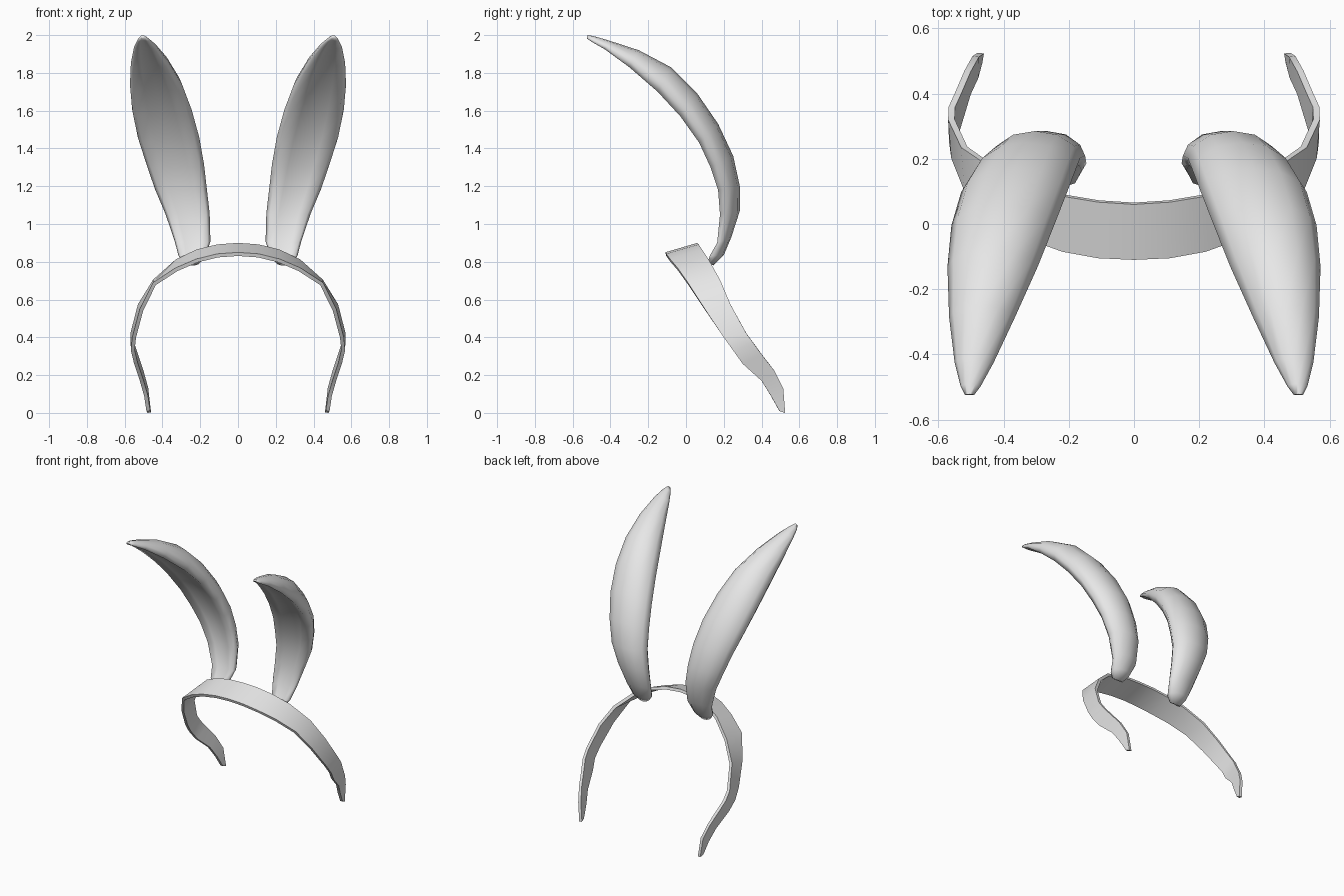
import bpy
import math

grey = bpy.data.materials.new("plain grey")
grey.diffuse_color = (0.8, 0.8, 0.8, 1)


def make_object(name, verts, faces, angle):
    mesh = bpy.data.meshes.new(name)
    mesh.from_pydata(verts, [], faces)
    mesh.materials.append(grey)
    obj = bpy.data.objects.new(name, mesh)
    bpy.context.collection.objects.link(obj)
    bpy.ops.object.select_all(action='DESELECT')
    obj.select_set(True)
    bpy.context.view_layer.objects.active = obj
    bpy.ops.object.shade_smooth_by_angle(angle=math.radians(angle))
    return obj


# Headband: front edge (x, y, z) and back edge (x, y, z) from crown to tip
band = [
    ((0.00, -0.11, 0.85), (0.00, 0.06, 0.90)),
    ((0.11, -0.105, 0.842), (0.11, 0.067, 0.892)),
    ((0.22, -0.085, 0.815), (0.22, 0.085, 0.865)),
    ((0.33, -0.045, 0.768), (0.33, 0.12, 0.812)),
    ((0.45, 0.01, 0.69), (0.45, 0.18, 0.705)),
    ((0.52, 0.10, 0.55), (0.53, 0.235, 0.575)),
    ((0.56, 0.20, 0.40), (0.57, 0.32, 0.42)),
    ((0.567, 0.25, 0.33), (0.568, 0.36, 0.365)),
    ((0.55, 0.30, 0.26), (0.55, 0.40, 0.31)),
    ((0.52, 0.40, 0.17), (0.52, 0.47, 0.22)),
    ((0.497, 0.45, 0.09), (0.495, 0.515, 0.13)),
    ((0.485, 0.495, 0.01), (0.48, 0.525, 0.0)),
]
mirrored = [tuple((-x, y, z) for x, y, z in pair) for pair in reversed(band[1:])]
stations = mirrored + band
verts = [p for pair in stations for p in pair]
faces = [(2 * i, 2 * i + 2, 2 * i + 3, 2 * i + 1) for i in range(len(stations) - 1)]
headband = make_object("headband", verts, faces, 30)
thick = headband.modifiers.new("thickness", 'SOLIDIFY')
thick.thickness = 0.02
thick.offset = -1
bpy.ops.object.modifier_apply(modifier=thick.name)
bpy.ops.object.shade_smooth_by_angle(angle=math.radians(30))

# Ear rings: inner x, outer x, front (y, z), back (y, z)
rings = [
    (0.205, 0.285, 0.115, 0.795, 0.145, 0.78),
    (0.170, 0.315, 0.125, 0.83, 0.20, 0.835),
    (0.146, 0.335, 0.165, 0.90, 0.24, 0.93),
    (0.150, 0.385, 0.18, 1.05, 0.285, 1.07),
    (0.165, 0.440, 0.17, 1.18, 0.285, 1.20),
    (0.180, 0.485, 0.13, 1.30, 0.25, 1.36),
    (0.205, 0.530, 0.07, 1.43, 0.17, 1.53),
    (0.245, 0.560, -0.03, 1.57, 0.06, 1.69),
    (0.295, 0.572, -0.15, 1.70, -0.08, 1.83),
    (0.365, 0.567, -0.30, 1.83, -0.25, 1.92),
    (0.430, 0.550, -0.43, 1.925, -0.41, 1.972),
    (0.470, 0.532, -0.50, 1.965, -0.49, 1.995),
    (0.490, 0.518, -0.525, 1.982, -0.522, 2.0),
]
# Cupped cross-section: across the ear, then front to back
section = [(-1, .28), (-.85, 0), (-.45, .10), (0, .15), (.45, .10), (.85, 0),
           (1, .28), (.87, .6), (.5, .9), (0, 1), (-.5, .9), (-.87, .6)]
n = len(section)


def make_ear(name, side):
    verts = []
    for x0, x1, fy, fz, by, bz in rings:
        for u, v in section:
            x = (x0 + x1) / 2 + u * (x1 - x0) / 2
            verts.append((side * x, fy + (by - fy) * v, fz + (bz - fz) * v))
    faces = [tuple(reversed(range(n))),
             tuple(range((len(rings) - 1) * n, len(rings) * n))]
    for r in range(len(rings) - 1):
        for k in range(n):
            a, b = r * n + k, r * n + (k + 1) % n
            faces.append((a, b, b + n, a + n))
    if side < 0:
        faces = [tuple(reversed(f)) for f in faces]
    return make_object(name, verts, faces, 80)


make_ear("right_ear", 1)
make_ear("left_ear", -1)
